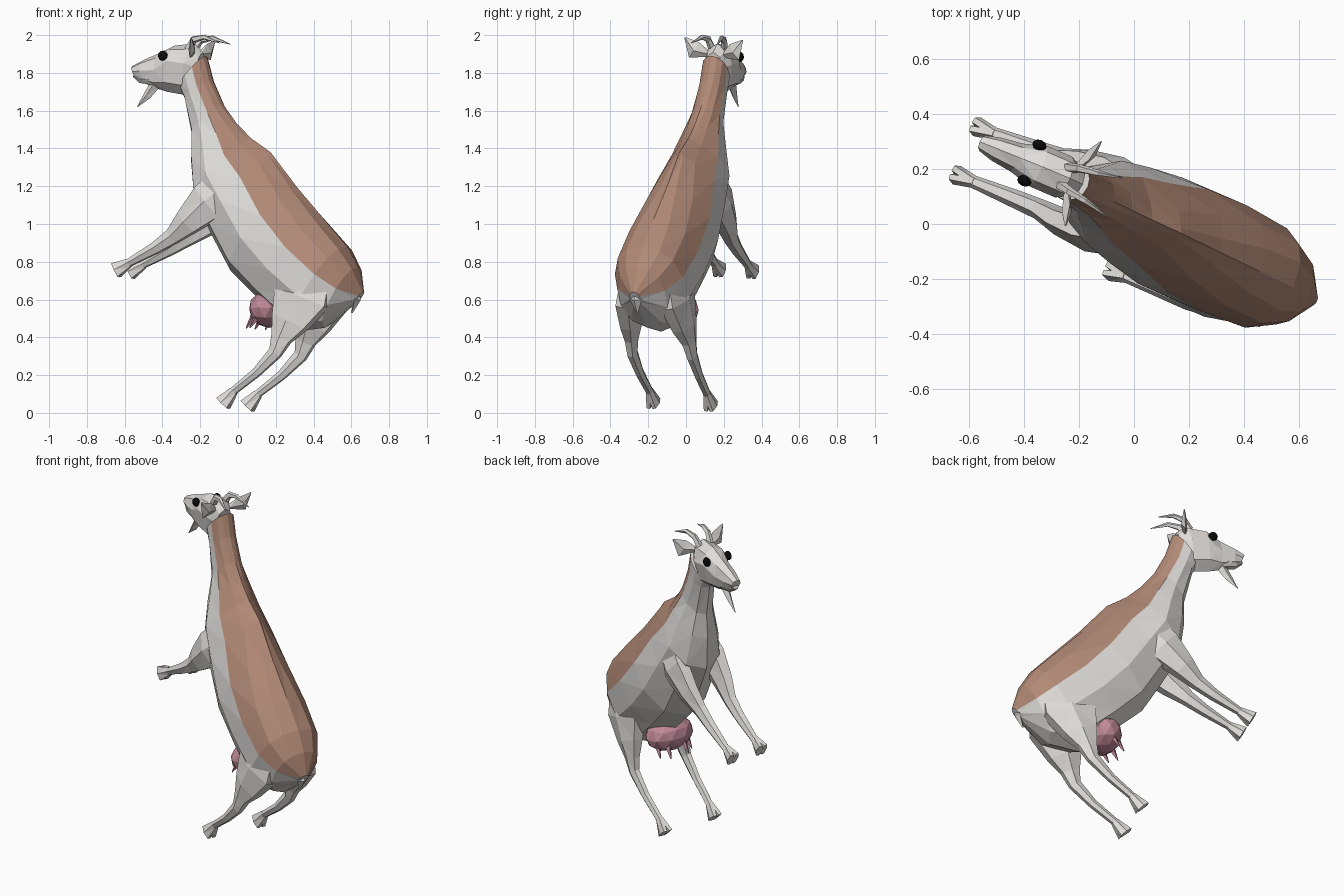
import bpy, bmesh, math
from mathutils import Vector

if "Cube" in bpy.data.objects:
    bpy.data.objects.remove(bpy.data.objects["Cube"])


def material(name, rgb):
    m = bpy.data.materials.new(name)
    m.use_nodes = True
    m.diffuse_color = (*rgb, 1)
    m.node_tree.nodes["Principled BSDF"].inputs["Base Color"].default_value = (*rgb, 1)
    return m


WHITE = material("off_white_coat", (0.74, 0.72, 0.695))
BROWN = material("brown_saddle", (0.44, 0.25, 0.18))
PINK = material("pink_udder", (0.53, 0.25, 0.32))
BLACK = material("black_eye", (0.003, 0.003, 0.003))

YAW, ROLL = math.radians(26), 0.07
DOWN = Vector((-0.76, 0, -0.65))      # belly direction of the rearing body
ORIGIN = Vector((0.33, 0, 1.19))


def place(p):
    """Body space (backward, sideways, up) to the turned and slightly rolled pose."""
    p = Vector(p)
    depth = (p - ORIGIN).dot(DOWN)
    q = p + DOWN * (ROLL * p.y)
    v = p.y + 0.045 - ROLL * depth
    c, s = math.cos(YAW), math.sin(YAW)
    return Vector((c * q.x + s * v, -s * q.x + c * v, q.z))


def finish(name, bm, mats):
    me = bpy.data.meshes.new(name)
    bm.to_mesh(me)
    bm.free()
    for m in mats:
        me.materials.append(m)
    ob = bpy.data.objects.new(name, me)
    bpy.context.collection.objects.link(ob)


def loft(name, rings, mats, rule=lambda k: 0):
    """Skin a list of rings, cap both ends, colour by ring side index."""
    bm = bmesh.new()
    rows = [[bm.verts.new(place(p)) for p in r] for r in rings]
    n = len(rows[0])
    for a, b in zip(rows, rows[1:]):
        for k in range(n):
            f = bm.faces.new((a[k], a[(k + 1) % n], b[(k + 1) % n], b[k]))
            f.material_index = rule(k)
    bm.faces.new(rows[0])
    bm.faces.new(rows[-1])
    bmesh.ops.recalc_face_normals(bm, faces=bm.faces)
    bmesh.ops.triangulate(bm, faces=bm.faces)
    finish(name, bm, mats)


def body_ring(top, bottom, width, mid=0.5, ridge=1.0, lift=0.24, n=12):
    """Cross-section between a back point and a belly point.
    lift raises the side seam, ridge narrows the part above the widest point."""
    t, b = Vector((top[0], 0, top[1])), Vector((bottom[0], 0, bottom[1]))
    m = b.lerp(t, mid)
    ring = []
    for k in range(n):
        a = 2 * math.pi * k / n
        a += lift * math.cos(a)
        upper = math.sin(a) > 0
        across = math.copysign(abs(math.cos(a)) ** (ridge if upper else 1), math.cos(a))
        ring.append(m + ((t if upper else b) - m) * abs(math.sin(a)) + Vector((0, width * across, 0)))
    return ring


def head_ring(top, bottom, width, mid=0.5):
    return body_ring(top, bottom, width, mid, lift=0, n=8)


def tube(name, path, radii, mat, ref=(0, 1, 0), n=6):
    """Tapered limb; radii are (along ref, across ref)."""
    pts = [Vector(p) for p in path]
    rings = []
    for i, p in enumerate(pts):
        t = (pts[min(i + 1, len(pts) - 1)] - pts[max(i - 1, 0)]).normalized()
        r = Vector(ref)
        n1 = (r - t * r.dot(t)).normalized()
        n2 = t.cross(n1)
        r1, r2 = radii[i]
        rings.append([p + n1 * (r1 * math.cos(a)) + n2 * (r2 * math.sin(a))
                      for a in (2 * math.pi * k / n for k in range(n))])
    loft(name, rings, [mat])


def ball(name, centre, size, mat):
    bm = bmesh.new()
    bmesh.ops.create_icosphere(bm, subdivisions=2, radius=1)
    for v in bm.verts:
        v.co = place(Vector(centre) + Vector(size) * v.co)
    finish(name, bm, [mat])


# Torso and neck, brown on the upper half
loft("torso_and_neck", [
    body_ring((0.72, 0.64), (0.67, 0.58), 0.03),
    body_ring((0.685, 0.77), (0.50, 0.45), 0.14, 0.52, 0.8),
    body_ring((0.62, 0.88), (0.32, 0.43), 0.20, 0.55, 0.8),
    body_ring((0.49, 1.02), (0.11, 0.61), 0.215, 0.52, 1.0),
    body_ring((0.33, 1.19), (-0.045, 0.75), 0.215, 0.5, 1.4, 0.32),
    body_ring((0.17, 1.38), (-0.155, 0.935), 0.19, 0.46, 2.0, 0.42),
    body_ring((0.055, 1.455), (-0.26, 1.13), 0.165, 0.47, 2.0, 0.45),
    body_ring((-0.03, 1.535), (-0.285, 1.33), 0.12, 0.52, 1.6, 0.42),
    body_ring((-0.105, 1.63), (-0.285, 1.48), 0.085, 0.55, 1.2, 0.3),
    body_ring((-0.17, 1.76), (-0.33, 1.67), 0.075),
    body_ring((-0.21, 1.89), (-0.36, 1.72), 0.075, 0.55),
], [WHITE, BROWN], lambda k: int(k < 6))

# Head
loft("head", [
    head_ring((-0.23, 1.91), (-0.27, 1.74), 0.05),
    head_ring((-0.28, 1.955), (-0.34, 1.685), 0.08, 0.6),
    head_ring((-0.39, 1.945), (-0.43, 1.70), 0.08, 0.65),
    head_ring((-0.48, 1.905), (-0.50, 1.72), 0.055),
    head_ring((-0.57, 1.868), (-0.57, 1.75), 0.045),
    head_ring((-0.635, 1.835), (-0.61, 1.775), 0.03),
], [WHITE])
tube("lower_lip", [(-0.50, 0, 1.76), (-0.58, 0, 1.765), (-0.62, 0, 1.785)],
     [(0.04, 0.03), (0.036, 0.022), (0.02, 0.01)], WHITE)
tube("beard", [(-0.50, 0, 1.74), (-0.545, 0, 1.68), (-0.60, 0, 1.62)],
     [(0.025, 0.03), (0.015, 0.022), (0.002, 0.002)], WHITE, n=4)
tube("tail", [(0.67, 0, 0.65), (0.685, 0, 0.60), (0.655, 0, 0.53)],
     [(0.04, 0.025), (0.035, 0.02), (0.005, 0.005)], WHITE, n=4)

# Udder
ball("udder", (0.18, 0, 0.55), (0.10, 0.15, 0.10), PINK)

for side, s in (("left", -1), ("right", 1)):
    def limb(part, path, radii, mat, **kw):
        tube(side + "_" + part, [(u, w * s, z) for u, w, z in path], radii, mat, **kw)

    def feet(part, ankle, sole):
        # Two slightly splayed toes per hoof
        for label, off in (("inner", -0.017), ("outer", 0.017)):
            end = (sole[0], sole[1] + off, sole[2])
            limb(part + "_" + label + "_toe", [ankle, end], [(0.022, 0.026), (0.02, 0.046)], WHITE)

    # Front leg with broad shoulder
    limb("front_leg", [(0.0, 0.10, 1.22), (-0.13, 0.12, 1.11), (-0.25, 0.115, 1.005),
                       (-0.34, 0.10, 0.93), (-0.44, 0.097, 0.868), (-0.60, 0.095, 0.785)],
         [(0.055, 0.13), (0.065, 0.12), (0.052, 0.08), (0.038, 0.048), (0.033, 0.035), (0.023, 0.022)],
         WHITE)
    feet("front", (-0.59, 0.095, 0.79), (-0.665, 0.095, 0.75))

    # Hind leg with heavy thigh and angled hock
    limb("hind_leg", [(0.45, 0.10, 0.74), (0.42, 0.13, 0.60), (0.362, 0.15, 0.475),
                      (0.322, 0.165, 0.385), (0.292, 0.172, 0.31), (0.185, 0.17, 0.205),
                      (0.05, 0.165, 0.105)],
         [(0.07, 0.15), (0.07, 0.175), (0.056, 0.115), (0.036, 0.062), (0.029, 0.04),
          (0.024, 0.027), (0.022, 0.022)], WHITE)
    feet("hind", (0.055, 0.165, 0.108), (-0.005, 0.165, 0.042))

    # Eye, ear and horn
    ball(side + "_eye", (-0.43, 0.07 * s, 1.888), (0.027, 0.02, 0.027), BLACK)
    limb("ear", [(-0.27, 0.05, 1.90), (-0.245, 0.115, 1.915), (-0.23, 0.165, 1.98)],
         [(0.012, 0.018), (0.018, 0.05), (0.003, 0.004)], WHITE, ref=(1, 0, 0), n=4)
    limb("horn", [(-0.30, 0.035, 1.925), (-0.265, 0.045, 1.975), (-0.20, 0.055, 1.987), (-0.105, 0.075, 1.955)],
         [(0.02, 0.024), (0.016, 0.02), (0.012, 0.014), (0.002, 0.002)], WHITE, n=5)

    # Teats
    for label, w, u in (("front", 0.05, 0.11), ("rear", 0.095, 0.15)):
        limb(label + "_teat", [(u + 0.01, w, 0.52), (u - 0.035, w + 0.01, 0.445)],
             [(0.022, 0.022), (0.003, 0.003)], PINK, n=4)
